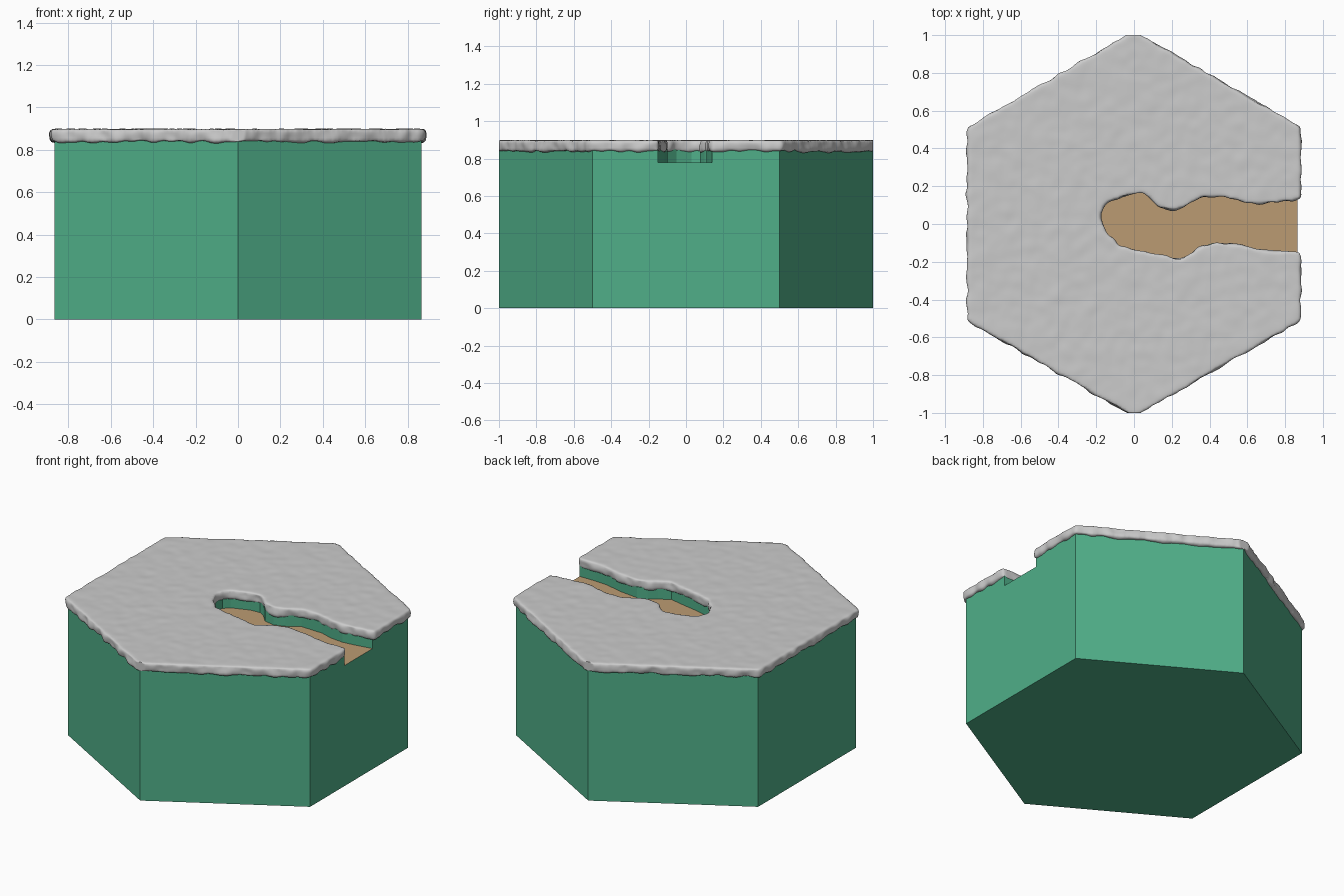
import bpy, bmesh
from mathutils import Vector, noise

if "Cube" in bpy.data.objects:
    bpy.data.objects.remove(bpy.data.objects["Cube"])

FLOOR, TOP = 0.78, 0.85
# channel outline, from the upper mouth corner round to the lower one
CHANNEL = [(0.866, 0.14), (0.75, 0.12), (0.67, 0.11), (0.58, 0.12), (0.5, 0.145),
           (0.35, 0.15), (0.27, 0.10), (0.2, 0.075), (0.13, 0.09), (0.08, 0.145),
           (0.04, 0.17), (-0.03, 0.165), (-0.14, 0.125), (-0.175, 0.09),
           (-0.185, 0.03), (-0.15, -0.05), (-0.08, -0.12), (0.02, -0.15),
           (0.15, -0.175), (0.24, -0.195), (0.31, -0.155), (0.36, -0.12),
           (0.42, -0.10), (0.55, -0.115), (0.67, -0.145), (0.75, -0.15), (0.866, -0.15)]
# hexagon from the upper right corner, counter-clockwise
HEX = [(0.866, 0.5), (0, 1), (-0.866, 0.5), (-0.866, -0.5), (0, -1), (0.866, -0.5)]


def material(name, color):
    m = bpy.data.materials.new(name)
    m.diffuse_color = color
    m.use_nodes = True
    m.node_tree.nodes["Principled BSDF"].inputs["Base Color"].default_value = m.diffuse_color
    return m


def make(name, faces, mat=None):
    """Object from a list of faces, each a list of points."""
    bm = bmesh.new()
    for f in faces:
        bm.faces.new([bm.verts.new(p) for p in f])
    bmesh.ops.remove_doubles(bm, verts=bm.verts, dist=1e-5)
    if len(faces) > 1:
        bmesh.ops.recalc_face_normals(bm, faces=bm.faces)
    me = bpy.data.meshes.new(name)
    bm.to_mesh(me)
    bm.free()
    ob = bpy.data.objects.new(name, me)
    bpy.context.collection.objects.link(ob)
    if mat:
        me.materials.append(mat)
    return ob


def at(pts, z):
    return [(x, y, z) for x, y in pts]


def strip(pts, z0, z1):
    return [[(*a, z0), (*b, z0), (*b, z1), (*a, z1)] for a, b in zip(pts, pts[1:])]


def slab(outline, z0, z1):
    return [at(outline, z0)[::-1], at(outline, z1)] + strip(outline + outline[:1], z0, z1)


# hexagonal block with the channel sunk into its top
mouth = [(*HEX[5], 0), (*HEX[0], 0), (*HEX[0], TOP), (*CHANNEL[0], TOP),
         (*CHANNEL[0], FLOOR), (*CHANNEL[-1], FLOOR), (*CHANNEL[-1], TOP), (*HEX[5], TOP)]
top = HEX + CHANNEL[::-1]
make("hex_block", [at(HEX, 0)[::-1], at(top, TOP), mouth]
     + strip(HEX, 0, TOP) + strip(CHANNEL, FLOOR, TOP),
     material("green", (0.08, 0.43, 0.25, 1)))

# sandy channel floor
make("channel_floor", [at(CHANNEL, FLOOR)], material("sand", (0.5, 0.33, 0.17, 1)))

# soft covering layer: slab, remeshed and smoothed into rounded edges
k = 1.022
cover_outline = [(x * k, y * k) for x, y in HEX]
cover_outline += [(x * k if x > 0.86 else x + 0.006, y * 0.95) for x, y in CHANNEL[::-1]]
cover = make("top_cover", slab(cover_outline, 0.838, 0.898))
r = cover.modifiers.new("remesh", "REMESH")
r.mode, r.voxel_size = "VOXEL", 0.0115
s = cover.modifiers.new("smooth", "SMOOTH")
s.factor, s.iterations = 0.5, 8
dg = bpy.context.evaluated_depsgraph_get()
me = bpy.data.meshes.new_from_object(cover.evaluated_get(dg))
cover.modifiers.clear()
cover.data = me

# lumpy rim, nearly flat top
normals = [v.normal.copy() for v in me.vertices]
for v, n in zip(me.vertices, normals):
    amp = 0.0025 + 0.009 * (1 - max(n.z, 0))
    v.co += n * amp * noise.noise(Vector(v.co) * 16)
    v.co.y = max(-1, min(1, v.co.y))
    v.co.z = min(v.co.z, 0.9)
me.shade_smooth()
